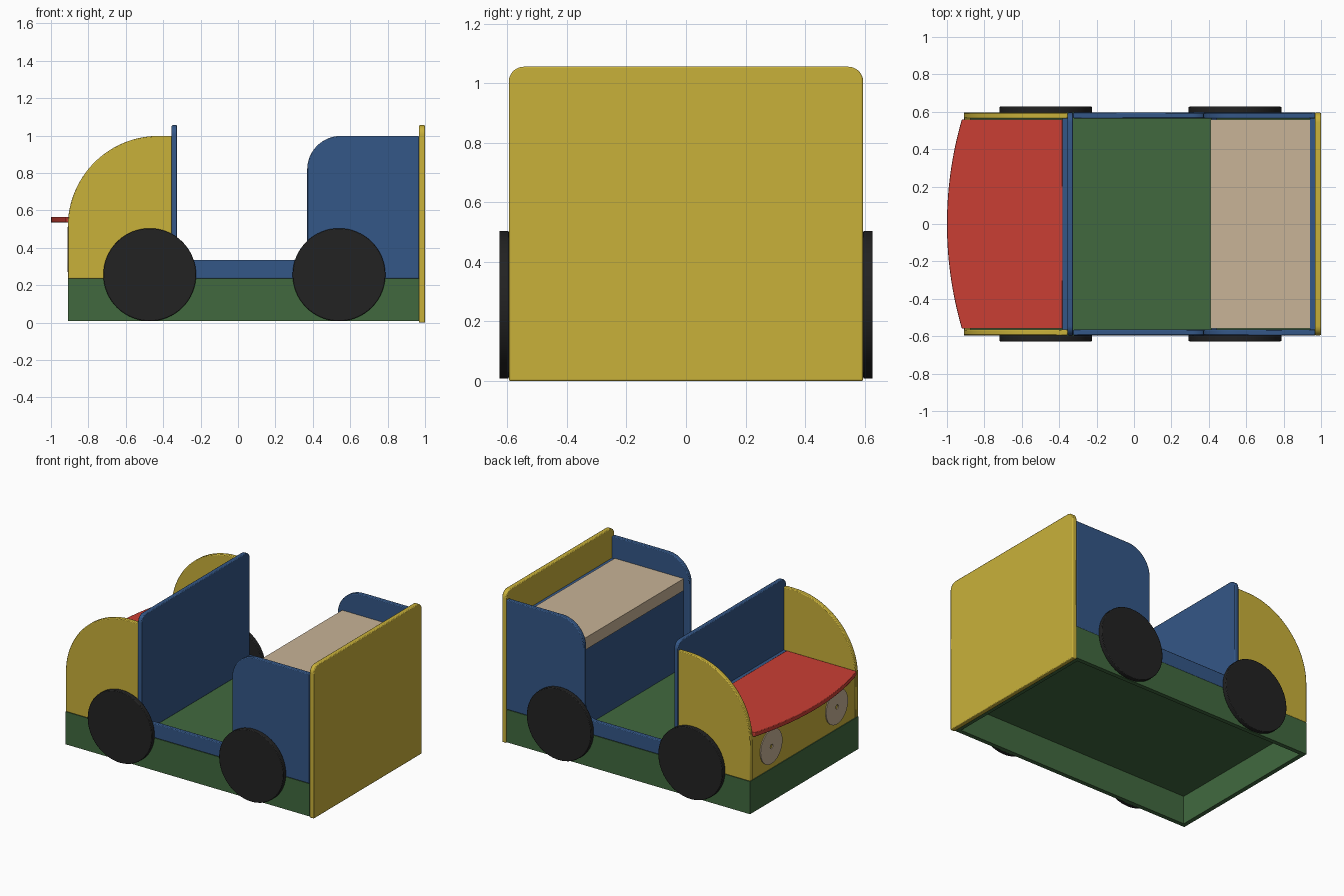
import bpy, bmesh, math
from mathutils import Vector

if "Cube" in bpy.data.objects:
    bpy.data.objects.remove(bpy.data.objects["Cube"])


def material(name, r, g, b):
    lin = lambda c: ((c / 255 + 0.055) / 1.055) ** 2.4 if c > 10 else c / 255 / 12.92
    m = bpy.data.materials.new(name)
    m.diffuse_color = (lin(r), lin(g), lin(b), 1)
    m.use_nodes = True
    m.node_tree.nodes["Principled BSDF"].inputs["Base Color"].default_value = m.diffuse_color
    return m


YELLOW = material("yellow", 201, 177, 58)
BLUE = material("blue", 52, 87, 135)
GREEN = material("green", 65, 105, 63)
RED = material("red", 202, 63, 52)
BEIGE = material("beige", 200, 179, 151)
BLACK = material("black", 34, 34, 34)


def finish(bm, name, mat, bevel=0.0):
    bmesh.ops.recalc_face_normals(bm, faces=bm.faces[:])
    me = bpy.data.meshes.new(name)
    bm.to_mesh(me)
    bm.free()
    me.materials.append(mat)
    me.shade_smooth()
    me.set_sharp_from_angle(angle=math.radians(30))
    ob = bpy.data.objects.new(name, me)
    bpy.context.collection.objects.link(ob)
    if bevel:
        b = ob.modifiers.new("edge rounding", 'BEVEL')
        b.width, b.segments = bevel, 2
        b.limit_method, b.angle_limit = 'ANGLE', math.radians(40)
    return ob


def slab(name, pts, axis, a, b, mat, bevel=0.0):
    """Extrude a 2D outline along an axis from a to b."""
    place = {'X': lambda u, v, w: (w, u, v),
             'Y': lambda u, v, w: (u, w, v),
             'Z': lambda u, v, w: (u, v, w)}[axis]
    bm = bmesh.new()
    f = bm.faces.new([bm.verts.new(place(u, v, a)) for u, v in pts])
    ext = bmesh.ops.extrude_face_region(bm, geom=[f])
    shift = Vector(place(0, 0, b - a))
    bmesh.ops.translate(bm, vec=shift,
                        verts=[e for e in ext['geom'] if isinstance(e, bmesh.types.BMVert)])
    return finish(bm, name, mat, bevel)


def rect(u0, u1, v0, v1):
    return [(u0, v0), (u1, v0), (u1, v1), (u0, v1)]


def arc(cu, cv, r, a0, a1, n=16):
    return [(cu + r * math.cos(math.radians(a0 + (a1 - a0) * i / n)),
             cv + r * math.sin(math.radians(a0 + (a1 - a0) * i / n))) for i in range(n + 1)]


def round_top(w, z0, z1, r):
    return ([(-w, z0), (w, z0)] + arc(w - r, z1 - r, r, 0, 90, 8)
            + arc(-w + r, z1 - r, r, 90, 180, 8))


W, T = 0.595, 0.03      # half width, board thickness
DECK = 0.235

# Hollow green base: deck plus four skirt boards
slab("floor_deck", rect(-0.91, 0.967, -W, W), 'Z', DECK - T, DECK, GREEN)
for x0, nm in ((-0.91, "front"), (0.937, "rear")):
    slab(nm + "_skirt", rect(-W, W, 0.008, DECK - T), 'X', x0, x0 + T, GREEN)
for s, nm in ((-1, "right"), (1, "left")):
    slab(nm + "_skirt", rect(-0.88, 0.937, 0.008, DECK - T), 'Y', s * (W - T), s * W, GREEN)

# Side boards, fenders and wheels, mirrored
side = ([(-0.325, DECK), (0.967, DECK), (0.967, 0.998)]
        + arc(0.55, 0.818, 0.18, 90, 180)
        + arc(0.29, 0.415, 0.08, 0, -90, 10) + [(-0.325, 0.335)])
fender = ([(-0.91, DECK), (-0.355, DECK), (-0.355, 0.998)]
          + arc(-0.425, 0.513, 0.485, 90, 180, 32))
for s, nm in ((-1, "right"), (1, "left")):
    slab(nm + "_side_board", side, 'Y', s * (W - T), s * W, BLUE, 0.005)
    slab(nm + "_fender", fender, 'Y', s * (W - T), s * W, YELLOW, 0.005)
    for x, end in ((-0.472, "front"), (0.54, "rear")):
        slab(f"{nm}_{end}_wheel", arc(x, 0.256, 0.248, 0, 354.375, 63), 'Y',
             s * W, s * 0.627, BLACK, 0.004)

# Cross boards
slab("rear_board", round_top(W, 0.0, 1.055, 0.05), 'X', 0.967, 1.0, YELLOW, 0.005)
slab("dash_board", round_top(W, DECK, 1.055, 0.05), 'X', -0.355, -0.325, BLUE, 0.005)
inner = W - T
slab("dash_support", rect(-inner, inner, DECK, 0.56), 'X', -0.382, -0.355, BLUE)
slab("bench_front", rect(-inner, inner, DECK, 0.77), 'X', 0.415, 0.445, BLUE)
slab("bench_back", rect(-inner, inner, DECK, 0.845), 'X', 0.94, 0.967, BLUE)
slab("nose_board", rect(-inner, inner, DECK, 0.535), 'X', -0.905, -0.875, YELLOW)

# Bench top
slab("bench_top", rect(0.41, 0.94, -0.56, 0.56), 'Z', 0.77, 0.853, BEIGE)

# Hood with bowed front edge
R = (0.56 ** 2 + 0.08 ** 2) / (2 * 0.08)
half = math.degrees(math.asin(0.56 / R))
slab("hood", [(-0.382, -0.56), (-0.382, 0.56)] + arc(R - 1, 0, R, 180 - half, 180 + half, 32),
     'Z', 0.535, 0.565, RED, 0.003)

# Headlights: thin rings on the nose board
for s, nm in ((-1, "right"), (1, "left")):
    bm = bmesh.new()
    loops = [[bm.verts.new((x, u, v)) for u, v in arc(s * 0.36, 0.39, r, 0, 348.75, 31)]
             for r, x in ((0.015, -0.905), (0.015, -0.911), (0.12, -0.911), (0.12, -0.905))]
    for a, b in zip(loops, loops[1:]):
        for i in range(32):
            j = (i + 1) % 32
            bm.faces.new((a[i], a[j], b[j], b[i]))
    finish(bm, nm + "_headlight", BEIGE)
